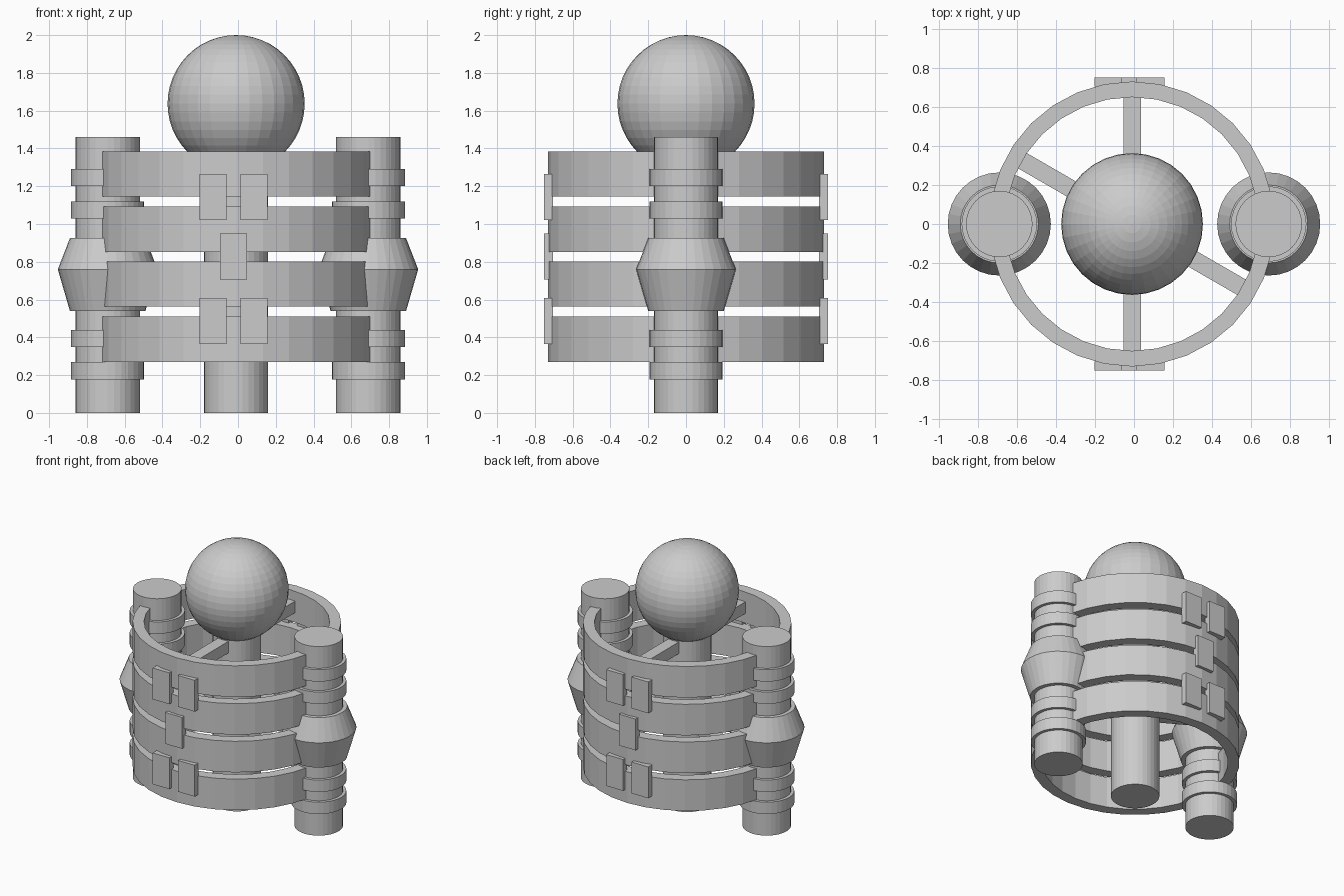
import bpy, bmesh, math
from mathutils import Matrix

if "Cube" in bpy.data.objects:
    bpy.data.objects.remove(bpy.data.objects["Cube"])

CX = -0.01   # centre of the core and hoops


def lathe(name, profile, x, sides=32, closed=False):
    """Revolve (radius, z) points around a vertical axis at x."""
    bm = bmesh.new()
    rows = [[bm.verts.new((x + r * math.cos(2 * math.pi * i / sides),
                           r * math.sin(2 * math.pi * i / sides), z))
             for i in range(sides)] for r, z in profile]
    pairs = list(zip(rows, rows[1:]))
    if closed:
        pairs.append((rows[-1], rows[0]))
    else:
        bm.faces.new(rows[0])
        bm.faces.new(rows[-1])
    for a, b in pairs:
        for i in range(sides):
            j = (i + 1) % sides
            bm.faces.new((a[i], a[j], b[j], b[i]))
    return finish(name, bm)


def box(name, centre, size, turn=0):
    bm = bmesh.new()
    bmesh.ops.create_cube(bm, size=1)
    bm.transform(Matrix.Translation(centre) @ Matrix.Rotation(turn, 4, 'Z')
                 @ Matrix.Diagonal((*size, 1)))
    return finish(name, bm)


def finish(name, bm):
    bmesh.ops.recalc_face_normals(bm, faces=bm.faces[:])
    mesh = bpy.data.meshes.new(name)
    bm.to_mesh(mesh)
    bm.free()
    ob = bpy.data.objects.new(name, mesh)
    bpy.context.collection.objects.link(ob)
    return ob


# Core: central post with a ball on top
lathe("central_post", [(0.17, 0), (0.17, 1.5)], CX)
bm = bmesh.new()
bmesh.ops.create_uvsphere(bm, u_segments=32, v_segments=24, radius=0.363,
                          matrix=Matrix.Translation((CX, 0, 1.637)))
finish("ball", bm)

# Four stacked hoops
for z in (0.27, 0.562, 0.853, 1.145):
    lathe("hoop", [(0.65, z), (0.73, z), (0.73, z + 0.24), (0.65, z + 0.24)],
          CX, closed=True)

# Cross bars joining post and hoops
box("upper_cross_bar", (CX, 0, 1.265), (0.09, 1.36, 0.09))
box("lower_cross_bar", (CX, 0, 0.683), (1.36, 0.09, 0.09), math.radians(-30))

# Side columns with collars and a flared middle
for side in (-1, 1):
    x = side * 0.69
    lathe("side_column", [(0.17, 0), (0.17, 1.46)], x)
    for z in (0.177, 0.348, 1.028, 1.2):
        lathe("column_collar", [(0.193, z), (0.193, z + 0.092)], x)
    lathe("column_flare", [(0.2, 0.54), (0.264, 0.76), (0.2, 0.925)], x)

# Plates that tie neighbouring hoops together, front and back
for y in (-0.727, 0.727):
    for x, z in ((-0.122, 1.143), (0.094, 1.143), (-0.014, 0.828),
                 (-0.122, 0.487), (0.094, 0.487)):
        box("tie_plate", (x - 0.01 + 0.0, y, z), (0.143, 0.048, 0.242))
